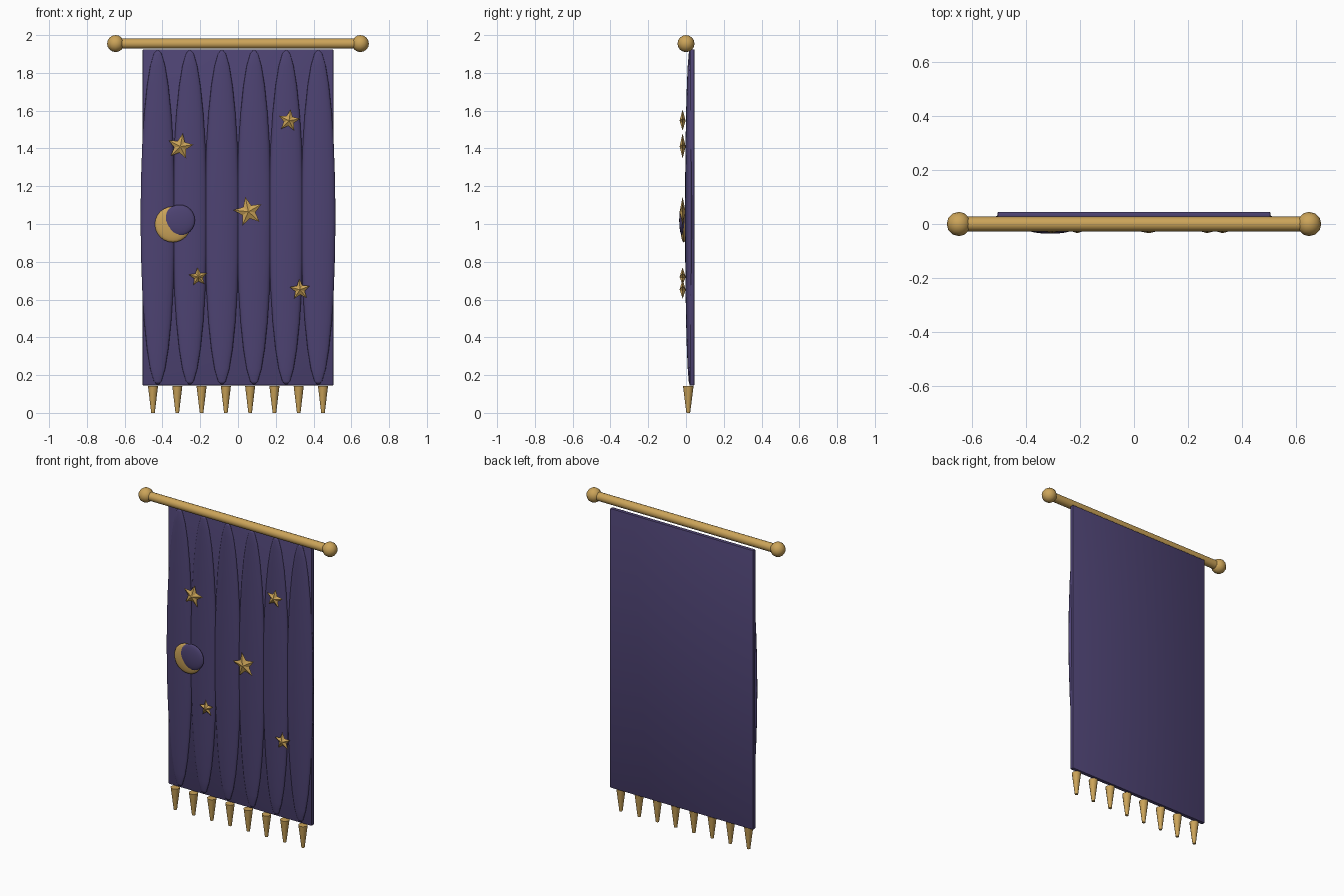
import bpy, bmesh, math
from mathutils import Matrix, Vector

if "Cube" in bpy.data.objects:
    bpy.data.objects.remove(bpy.data.objects["Cube"])


def material(name, rgb):
    m = bpy.data.materials.new(name)
    m.diffuse_color = (*rgb, 1)
    m.use_nodes = True
    m.node_tree.nodes["Principled BSDF"].inputs["Base Color"].default_value = m.diffuse_color
    return m


GOLD = material("gold", (0.60, 0.37, 0.10))
PURPLE = material("purple cloth", (0.075, 0.056, 0.17))


def finish(name, bm, mat, smooth=None):
    bmesh.ops.recalc_face_normals(bm, faces=bm.faces)
    me = bpy.data.meshes.new(name)
    bm.to_mesh(me)
    bm.free()
    me.materials.append(mat)
    ob = bpy.data.objects.new(name, me)
    bpy.context.collection.objects.link(ob)
    if smooth:
        bpy.ops.object.select_all(action='DESELECT')
        ob.select_set(True)
        bpy.context.view_layer.objects.active = ob
        bpy.ops.object.shade_smooth_by_angle(angle=math.radians(smooth))
    return ob


def ellipsoid(name, loc, radii, mat, seg=16, rings=10, rot=Matrix()):
    bm = bmesh.new()
    bmesh.ops.create_uvsphere(bm, u_segments=seg, v_segments=rings, radius=1)
    bm.transform(Matrix.Translation(loc) @ Matrix.Diagonal((*radii, 1)) @ rot)
    return finish(name, bm, mat, 60)


def cone(name, loc, r_low, r_high, depth, mat, seg, rot=Matrix()):
    bm = bmesh.new()
    bmesh.ops.create_cone(bm, cap_ends=True, segments=seg, radius1=r_low,
                          radius2=r_high, depth=depth)
    bm.transform(Matrix.Translation(loc) @ rot)
    return finish(name, bm, mat, 50)


def star(name, x, z, r, tilt, y=-0.018, half=0.016):
    # puffy five-pointed star: outline joined to a front and a back peak
    bm = bmesh.new()
    ring = []
    for i in range(10):
        a = math.radians(90 + tilt + 36 * i)
        d = r if i % 2 == 0 else r * 0.46
        ring.append(bm.verts.new((x + d * math.cos(a), y, z + d * math.sin(a))))
    for s in (-1, 1):
        peak = bm.verts.new((x, y + s * half, z))
        for i in range(10):
            bm.faces.new((ring[i], ring[(i + 1) % 10], peak))
    return finish(name, bm, GOLD)


# hanging rod with end balls
cone("rod", (0, 0, 1.955), 0.027, 0.027, 1.30, GOLD, 14, Matrix.Rotation(math.pi / 2, 4, 'Y'))
for side, x in (("left", -0.648), ("right", 0.648)):
    ellipsoid(f"rod_ball_{side}", (x, 0, 1.955), (0.045,) * 3, GOLD, 12, 8)

# flat cloth panel with softened edges
bm = bmesh.new()
bmesh.ops.create_cube(bm, size=1)
bm.transform(Matrix.Translation((0, 0.0325, 1.035)) @ Matrix.Diagonal((1.01, 0.025, 1.78, 1)))
bmesh.ops.bevel(bm, geom=bm.edges[:], offset=0.005, segments=2, profile=0.5, affect='EDGES')
finish("cloth_panel", bm, PURPLE, 40)

# long soft folds on the front
for i in range(6):
    ellipsoid(f"cloth_fold_{i + 1}", (-0.425 + 0.17 * i, 0.02, 1.035),
              (0.091, 0.025, 0.89), PURPLE, 20, 14)

# fringe along the bottom
for i in range(8):
    cone(f"fringe_{i + 1}", (-0.45 + 0.9 / 7 * i, 0.012, 0.071), 0.010, 0.028, 0.142, GOLD, 10)

# stars: x, z, radius, tilt
for i, s in enumerate([(-0.305, 1.41, 0.071, -10), (0.27, 1.547, 0.060, -8),
                       (0.055, 1.065, 0.080, 12), (-0.21, 0.72, 0.051, 5),
                       (0.328, 0.652, 0.057, 3)]):
    star(f"star_{i + 1}", *s)

# crescent moon: gold disc partly covered by a cloth-coloured disc
facing = Matrix.Rotation(math.pi / 2, 4, 'X')
ellipsoid("moon", (-0.345, -0.012, 0.998), (0.095, 0.018, 0.095), GOLD, 24, 12, facing)
ellipsoid("moon_shadow_disc", (-0.31, -0.020, 1.02), (0.082, 0.016, 0.082), PURPLE, 24, 12, facing)
